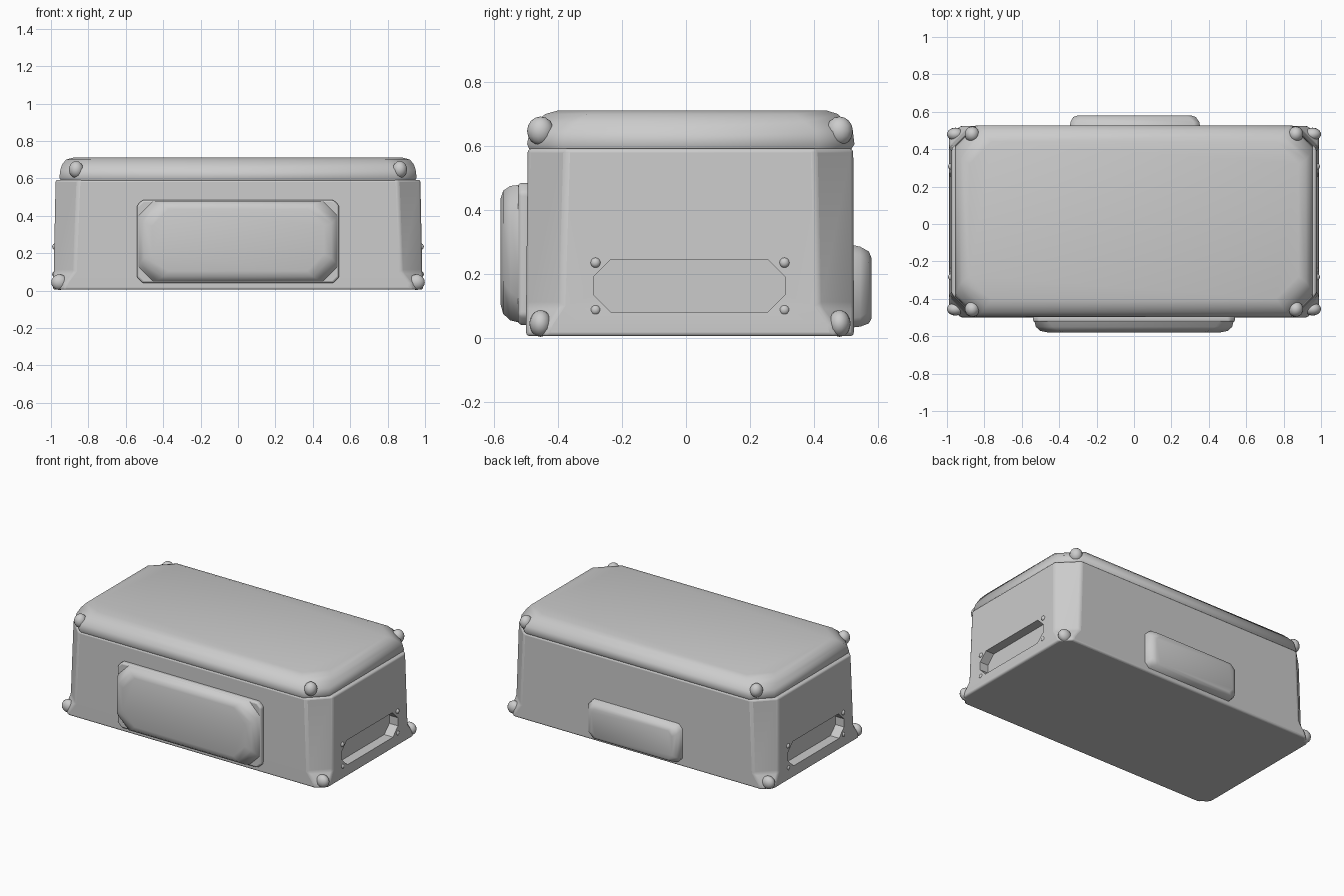
import bpy, bmesh
from mathutils import Vector

if "Cube" in bpy.data.objects:
    bpy.data.objects.remove(bpy.data.objects["Cube"])

# Where (u, v, w) of a loft go: w is the stacking direction
MAPS = {
    "z": lambda u, v, w: (u, v, w),
    "y": lambda u, v, w: (u, w, v),
    "x": lambda u, v, w: (w, u, v),
}


def finish(ob, angle=35):
    bpy.ops.object.select_all(action='DESELECT')
    ob.select_set(True)
    bpy.context.view_layer.objects.active = ob
    bpy.ops.object.shade_smooth_by_angle(angle=angle * 3.14159 / 180)


def loft(name, rings, axis="z", bevel=0.0):
    """Stack chamfered rectangles (u0, u1, v0, v1, chamfer, w) into a solid."""
    bm = bmesh.new()
    loops = []
    for u0, u1, v0, v1, c, w in rings:
        pts = [(u0 + c, v0), (u1 - c, v0), (u1, v0 + c), (u1, v1 - c),
               (u1 - c, v1), (u0 + c, v1), (u0, v1 - c), (u0, v0 + c)]
        loops.append([bm.verts.new(MAPS[axis](u, v, w)) for u, v in pts])
    for a, b in zip(loops, loops[1:]):
        for i in range(8):
            j = (i + 1) % 8
            bm.faces.new((a[i], a[j], b[j], b[i]))
    bm.faces.new(loops[0][::-1])
    bm.faces.new(loops[-1])
    bmesh.ops.recalc_face_normals(bm, faces=bm.faces)
    me = bpy.data.meshes.new(name)
    bm.to_mesh(me)
    bm.free()
    ob = bpy.data.objects.new(name, me)
    bpy.context.collection.objects.link(ob)
    if bevel:
        m = ob.modifiers.new("soft_edges", 'BEVEL')
        m.width, m.segments, m.limit_method = bevel, 3, 'ANGLE'
        m.angle_limit = 0.35
    return ob


def knob(name, loc, scale):
    bpy.ops.mesh.primitive_uv_sphere_add(segments=14, ring_count=8, radius=1, location=loc)
    ob = bpy.context.object
    ob.name = name
    ob.scale = scale
    finish(ob, 60)


# Main case with chamfered corners flaring out at the foot
body = loft("case_body", [
    (-0.99, 0.99, -0.50, 0.525, 0.06, 0.005),
    (-0.99, 0.99, -0.50, 0.525, 0.07, 0.04),
    (-0.985, 0.985, -0.50, 0.525, 0.11, 0.10),
    (-0.975, 0.975, -0.495, 0.523, 0.12, 0.592)], bevel=0.012)

# Recessed grips in both ends
for s, side in ((1, "right"), (-1, "left")):
    cut = loft(f"{side}_recess_cutter",
               [(-0.29, 0.31, 0.08, 0.245, 0.055, s * 0.92),
                (-0.29, 0.31, 0.08, 0.245, 0.055, s * 1.05)], "x")
    cut.hide_render = True
    cut.hide_set(True)
    m = body.modifiers.new(f"{side}_recess", 'BOOLEAN')
    m.object, m.operation, m.solver = cut, 'DIFFERENCE', 'EXACT'
finish(body)

# Lid with a rim and a rounded crown
lid = loft("lid", [
    (-0.945, 0.945, -0.485, 0.51, 0.11, 0.58),
    (-0.955, 0.955, -0.497, 0.527, 0.11, 0.605),
    (-0.95, 0.95, -0.49, 0.522, 0.115, 0.645),
    (-0.94, 0.94, -0.47, 0.50, 0.13, 0.675),
    (-0.92, 0.92, -0.44, 0.475, 0.13, 0.70),
    (-0.88, 0.88, -0.40, 0.44, 0.12, 0.711)])
finish(lid, 50)

# Front pocket: thin backing plate and padded face
plate = loft("front_pocket_plate", [
    (-0.54, 0.54, 0.04, 0.485, 0.03, -0.48),
    (-0.54, 0.54, 0.04, 0.485, 0.03, -0.525)], "y", 0.012)
pad = loft("front_pocket_pad", [
    (-0.535, 0.535, 0.045, 0.48, 0.07, -0.51),
    (-0.525, 0.525, 0.055, 0.475, 0.09, -0.55),
    (-0.50, 0.50, 0.075, 0.46, 0.10, -0.572),
    (-0.46, 0.46, 0.105, 0.435, 0.09, -0.58)], "y")

# Back pocket
back = loft("back_pocket", [
    (-0.345, 0.355, 0.03, 0.295, 0.03, 0.50),
    (-0.34, 0.35, 0.035, 0.285, 0.03, 0.545),
    (-0.325, 0.33, 0.045, 0.27, 0.035, 0.572),
    (-0.30, 0.305, 0.06, 0.25, 0.03, 0.58)], "y")
for ob in (plate, pad, back):
    finish(ob, 50)

# Corner knobs on the lid and the foot, small studs around the recesses
for s in (1, -1):
    for y, t in ((-0.455, -1), (0.48, 1)):
        knob("lid_corner_knob", (s * 0.865, y, 0.647), (0.04, 0.042, 0.045))
        knob("foot_corner_knob", (s * 0.955, y, 0.045), (0.045, 0.035, 0.042))
    for y in (-0.283, 0.308):
        for z in (0.087, 0.235):
            knob("recess_stud", (s * 0.98, y, z), (0.014, 0.016, 0.016))
